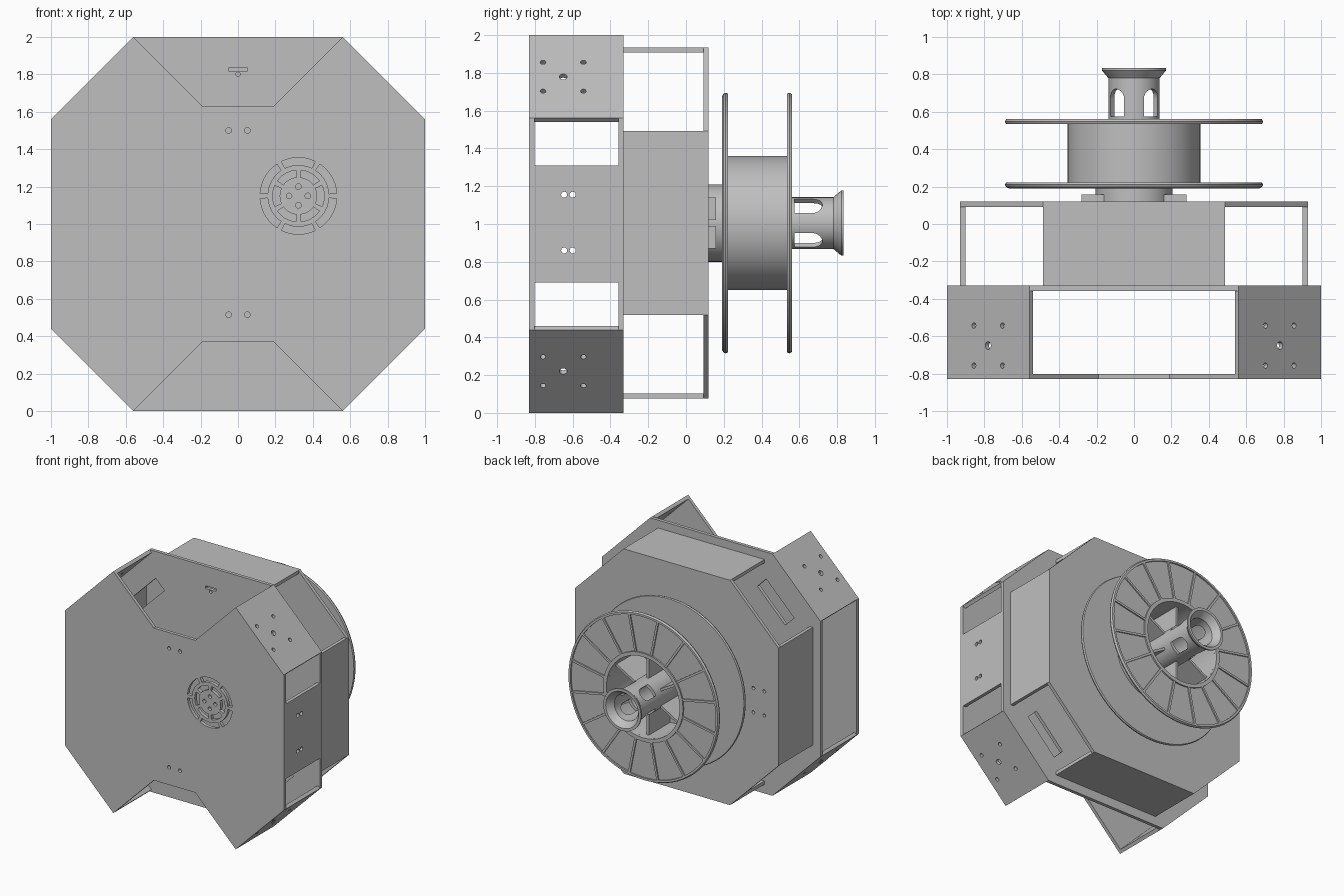
import bpy, bmesh, math
from mathutils import Matrix, Vector

if "Cube" in bpy.data.objects:
    bpy.data.objects.remove(bpy.data.objects["Cube"], do_unlink=True)

grey = bpy.data.materials.new("plain grey")
grey.use_nodes = True
grey.diffuse_color = (0.52, 0.52, 0.52, 1)
grey.node_tree.nodes["Principled BSDF"].inputs["Base Color"].default_value = grey.diffuse_color

MID = 1.005                      # height of the spool axis
FRONT, BACK, REAR, T = -0.83, -0.33, 0.12, 0.028


def frame(u, v, w, origin=(0, 0, 0)):
    """Matrix from profile axes u, v and depth axis w."""
    m = Matrix((u, v, w)).transposed().to_4x4()
    m.translation = Vector(origin)
    return m


XZ = frame((1, 0, 0), (0, 0, 1), (0, 1, 0))
YZ = frame((0, 1, 0), (0, 0, 1), (1, 0, 0))


def rect(u0, v0, u1, v1):
    return [(u0, v0), (u1, v0), (u1, v1), (u0, v1)]


def arc(cx, cy, r, a0=0, a1=360, n=16):
    steps = n if a1 - a0 >= 360 else n - 1
    angles = [math.radians(a0 + (a1 - a0) * i / steps) for i in range(n)]
    return [(cx + r * math.cos(a), cy + r * math.sin(a)) for a in angles]


def band(cx, cy, r0, r1, a0, a1):
    return arc(cx, cy, r1, a0, a1, 8) + arc(cx, cy, r0, a0, a1, 8)[::-1]


def solid(name, prisms):
    """Object made of extruded profiles: (points, depth0, depth1, matrix)."""
    bm = bmesh.new()
    for pts, a, b, m in prisms:
        low = [bm.verts.new(m @ Vector((u, v, a))) for u, v in pts]
        high = [bm.verts.new(m @ Vector((u, v, b))) for u, v in pts]
        bm.faces.new(low)
        bm.faces.new(high[::-1])
        for i in range(len(pts)):
            j = (i + 1) % len(pts)
            bm.faces.new((low[i], high[i], high[j], low[j]))
    return finish(name, bm)


def lathe(name, profile, n=64):
    """Closed (radius, y) profile turned around the spool axis."""
    bm = bmesh.new()
    rings = [[bm.verts.new((x, y, z)) for x, z in arc(0, MID, r, n=n)] for r, y in profile]
    for k, ring in enumerate(rings):
        other = rings[(k + 1) % len(rings)]
        for i in range(n):
            j = (i + 1) % n
            bm.faces.new((ring[i], ring[j], other[j], other[i]))
    return smooth(finish(name, bm))


def finish(name, bm):
    bmesh.ops.recalc_face_normals(bm, faces=bm.faces)
    me = bpy.data.meshes.new(name)
    bm.to_mesh(me)
    bm.free()
    me.materials.append(grey)
    ob = bpy.data.objects.new(name, me)
    bpy.context.collection.objects.link(ob)
    return ob


def smooth(ob):
    bpy.ops.object.select_all(action='DESELECT')
    ob.select_set(True)
    bpy.context.view_layer.objects.active = ob
    bpy.ops.object.shade_smooth_by_angle(angle=math.radians(35))
    return ob


def cut(ob, prisms):
    cutter = solid("cutter", prisms)
    cutter.hide_render = True
    mod = ob.modifiers.new("holes", 'BOOLEAN')
    mod.operation, mod.solver, mod.object = 'DIFFERENCE', 'EXACT', cutter
    bpy.context.view_layer.update()
    me = bpy.data.meshes.new_from_object(ob.evaluated_get(bpy.context.evaluated_depsgraph_get()))
    ob.modifiers.clear()
    ob.data = me
    bpy.data.objects.remove(cutter, do_unlink=True)


def octagon(s, c, mid):
    return [(-c, mid + s), (c, mid + s), (s, mid + c), (s, mid - c),
            (c, mid - s), (-c, mid - s), (-s, mid - c), (-s, mid + c)]


CORNERS = [(1, 1), (1, -1), (-1, 1), (-1, -1)]

# Front plate with trapezoid notches at top and bottom
o = octagon(1, 0.56, 1)
outline = ([o[0], (-0.19, 1.63), (0.19, 1.63)] + o[1:5] + [(0.19, 0.37), (-0.19, 0.37)] + o[5:])
front_plate = solid("front_plate", [(outline, FRONT, FRONT + T, XZ)])
holes = [arc(x, z, 0.015) for x in (-0.05, 0.05) for z in (1.5, 0.515)]

# Round grille: two rings of arcs around four holes
gx, gz = 0.323, 1.15
for i in range(6):
    a = 60 * i
    holes.append(band(gx, gz, 0.165, 0.205, a + 4, a + 56))
    holes.append(band(gx, gz, 0.1, 0.138, a + 36, a + 84))
holes += [arc(gx + dx, gz + dz, 0.015) for dx, dz in ((0, .05), (0, -.05), (.05, 0), (-.05, 0))]
cut(front_plate, [(h, FRONT - 0.1, FRONT + 0.1, XZ) for h in holes])

# Middle plate with a slanted slot near each corner
middle_plate = solid("middle_plate", [(o, BACK - T, BACK, XZ)])
slots = [(h, BACK - 0.1, BACK + 0.1, XZ) for h in
         (rect(-0.048, 1.815, 0.048, 1.838), arc(0, 1.8, 0.012))]
k = math.sqrt(0.5)
for sx, sz in CORNERS:
    m = frame((k * sx, 0, -k * sz), (k * sx, 0, k * sz), (0, 1, 0), (0.59 * sx, BACK, 1 + 0.61 * sz))
    slots.append((rect(-0.18, -0.057, 0.18, 0.057), -0.1, 0.1, m))
cut(middle_plate, slots)

# Slanted corner panels with five holes each
for sx, sz in CORNERS:
    pts = [(sx * x, 1 + sz * z) for x, z in ((.56, 1), (1, .56), (.98, .54), (.54, .98))]
    panel = solid("corner_panel", [(pts, FRONT, BACK, XZ)])
    m = frame((k * sx, 0, -k * sz), (0, 1, 0), (k * sx, 0, k * sz), (0.78 * sx, -0.65, 1 + 0.78 * sz))
    five = [arc(u, v, 0.015) for u in (-0.108, 0.108) for v in (-0.107, 0.107)] + [arc(0, 0, 0.021)]
    cut(panel, [(h, -0.1, 0.1, m) for h in five])

# Side panel between two windows, on one side only
side_panel = solid("side_panel", [(rect(FRONT + T, 0.69, BACK - T, 1.31), 1 - T, 1, YZ)])
cut(side_panel, [(arc(y, z, 0.016), 0.9, 1.1, YZ) for y in (-0.645, -0.6) for z in (0.86, 1.155)])

# Rear housing: back plate and four straight panels, corners open
rear_plate = solid("rear_plate", [(octagon(0.93, 0.487, MID), REAR - T, REAR, XZ)])
cut(rear_plate, [(arc(x, z, 0.014, n=12), 0, 0.2, XZ)
                 for x, z in ((-.7, 1.1), (-.8, 1.1), (-.7, .9), (-.8, .9), (-.54, 1.09), (-.54, .95))])
for s in (1, -1):
    a, b = sorted((s * 0.93, s * (0.93 - T)))
    solid("rear_side_panel", [(rect(a, MID - 0.487, b, MID + 0.487), BACK, REAR - T, XZ)])
    solid("rear_cap_panel", [(rect(-0.487, MID + a, 0.487, MID + b), BACK, REAR - T, XZ)])
    x0, x1 = sorted((s * 0.16, s * 0.28))
    solid("axle_tab", [(rect(x0, 0.87, x1, 0.99), REAR, 0.158, XZ),
                       (rect(x0, 1.02, x1, 1.14), REAR, 0.158, XZ)])

# Spool: collar, flanges and hub
lathe("collar", [(0.1, REAR), (0.205, REAR), (0.205, 0.192), (0.1, 0.192)])
lathe("front_flange", [(0.13, 0.19), (0.67, 0.19), (0.685, 0.198), (0.69, 0.21),
                       (0.685, 0.222), (0.13, 0.222)], 96)
lathe("hub", [(0.335, 0.215), (0.355, 0.215), (0.355, 0.54), (0.335, 0.54)])
lathe("back_flange", [(0.335, 0.535), (0.685, 0.535), (0.69, 0.547), (0.682, 0.562), (0.665, 0.562),
                      (0.665, 0.55), (0.365, 0.55), (0.365, 0.562), (0.335, 0.562)], 96)


def spokes(name, count, r0, r1, half, y0, y1):
    prisms = []
    for i in range(count):
        a = 2 * math.pi * (i + 0.5) / count
        c, s = math.cos(a), math.sin(a)
        m = frame((c, 0, s), (-s, 0, c), (0, 1, 0), (0, 0, MID))
        prisms.append((rect(r0, -half, r1, half), y0, y1, m))
    solid(name, prisms)


spokes("flange_ribs", 16, 0.36, 0.67, 0.009, 0.545, 0.56)
spokes("hub_webs", 6, 0.13, 0.34, 0.01, 0.22, 0.5)

# Hollow spindle with a flared end and four arched windows
spindle = lathe("spindle", [(0.11, 0.19), (0.137, 0.19), (0.137, 0.78), (0.172, 0.822),
                            (0.172, 0.835), (0.15, 0.835), (0.11, 0.78)])
window = [(-0.052, 0.575), (0.052, 0.575)] + arc(0, 0.67, 0.052, 0, 180, 12)
cut(spindle, [(window, 0.05, 0.2, frame((k * sx, 0, -k * sz), (0, 1, 0), (k * sx, 0, k * sz), (0, 0, MID)))
              for sx, sz in CORNERS])
smooth(spindle)
